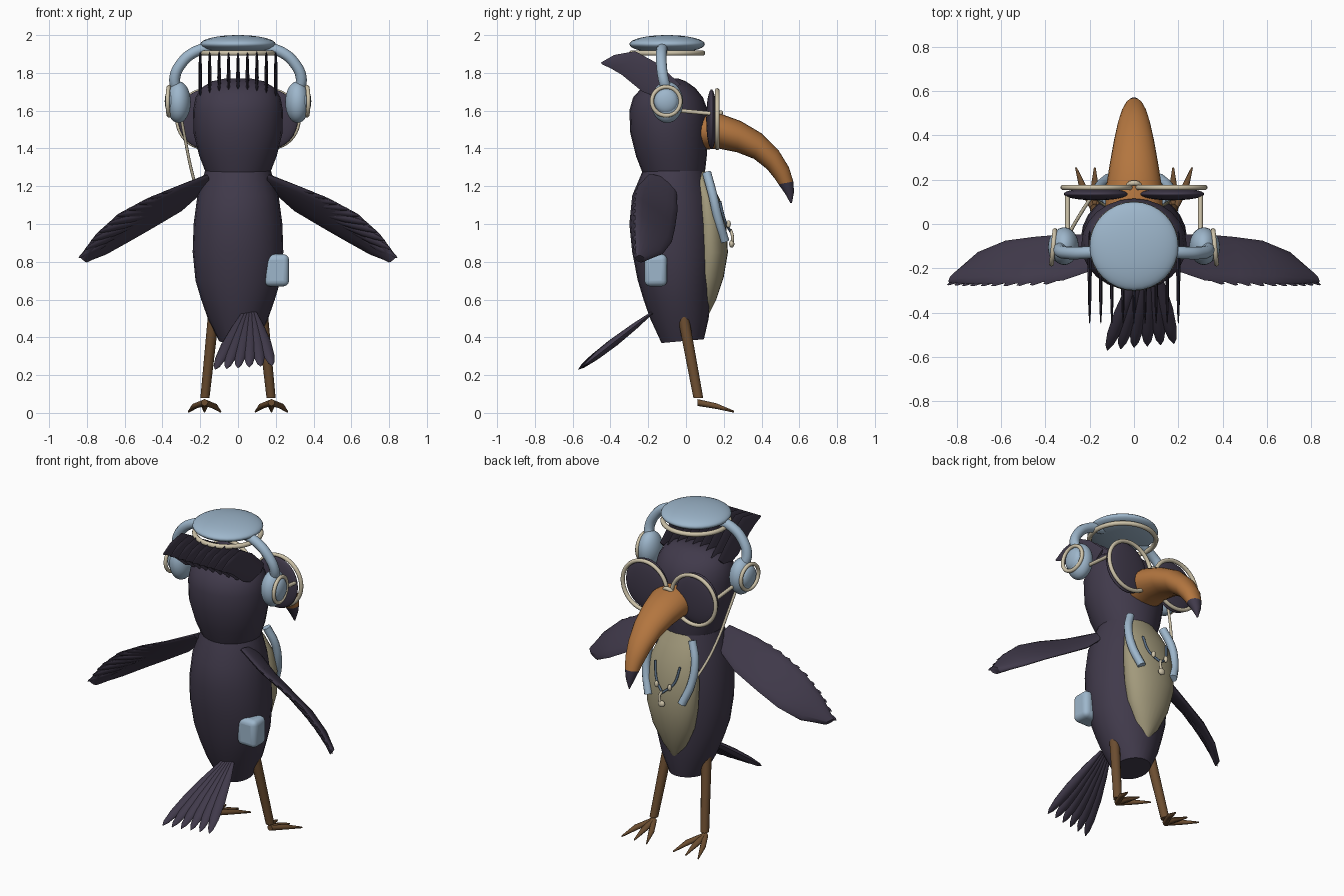
import bpy, bmesh, math
from mathutils import Vector as V

old = bpy.data.objects.get("Cube")
if old:
    bpy.data.objects.remove(old, do_unlink=True)


def material(name, rgb):
    m = bpy.data.materials.new(name)
    m.use_nodes = True
    m.diffuse_color = (*rgb, 1)
    m.node_tree.nodes["Principled BSDF"].inputs["Base Color"].default_value = (*rgb, 1)
    return m


plum = material("dark plum", (.052, .042, .07))
blue = material("soft blue", (.34, .47, .60))
cream = material("cream", (.62, .55, .40))
tan = material("belly tan", (.36, .32, .20))
orange = material("beak orange", (.45, .18, .05))
brown = material("leg brown", (.15, .075, .03))
slate = material("slate cord", (.09, .14, .21))


def smooth(ob, mat, angle=50):
    ob.data.materials.clear()
    ob.data.materials.append(mat)
    bpy.ops.object.select_all(action='DESELECT')
    ob.select_set(True)
    bpy.context.view_layer.objects.active = ob
    bpy.ops.object.shade_smooth_by_angle(angle=math.radians(angle))
    return ob


def loft(bm, rows, n=24):
    """Skin elliptical rings given as (centre, half axis u, half axis v)."""
    rings = [[bm.verts.new(c + u * math.cos(2 * math.pi * i / n) + v * math.sin(2 * math.pi * i / n))
              for i in range(n)] for c, u, v in rows]
    for a, b in zip(rings, rings[1:]):
        for i in range(n):
            j = (i + 1) % n
            bm.faces.new((a[i], a[j], b[j], b[i]))
    bm.faces.new(rings[0][::-1])
    bm.faces.new(rings[-1])


def finish(name, bm, mat):
    bmesh.ops.recalc_face_normals(bm, faces=bm.faces)
    me = bpy.data.meshes.new(name)
    bm.to_mesh(me)
    bm.free()
    ob = bpy.data.objects.new(name, me)
    bpy.context.collection.objects.link(ob)
    return smooth(ob, mat)


def profile(rows, x=0):
    """Rings from side outline pairs (y, z, y, z) and a half width."""
    out = []
    for y0, z0, y1, z1, w in rows:
        a, b = V((x, y0, z0)), V((x, y1, z1))
        out.append(((a + b) / 2, V((w, 0, 0)), (b - a) / 2))
    return out


def solid(name, rows, mat, subdiv=True):
    bm = bmesh.new()
    loft(bm, profile(rows))
    return finish(name, bm, mat)


def feather(bm, a, b, u, v):
    for_rows = ((0, .3), (.25, .75), (.55, 1), (.8, .85), (.94, .5), (1, .06))
    loft(bm, [(a.lerp(b, t), u * k, v * k) for t, k in for_rows], 8)


def tube(name, pts, r, mat):
    cu = bpy.data.curves.new(name, 'CURVE')
    cu.dimensions = '3D'
    cu.bevel_depth, cu.bevel_resolution, cu.resolution_u = r, 3, 8
    cu.use_fill_caps = True
    sp = cu.splines.new('BEZIER')
    sp.bezier_points.add(len(pts) - 1)
    for p, co in zip(sp.bezier_points, pts):
        p.co = co
        p.handle_left_type = p.handle_right_type = 'AUTO'
    ob = bpy.data.objects.new(name, cu)
    bpy.context.collection.objects.link(ob)
    bpy.ops.object.select_all(action='DESELECT')
    ob.select_set(True)
    bpy.context.view_layer.objects.active = ob
    bpy.ops.object.convert(target='MESH')
    return smooth(bpy.context.object, mat)


def ball(name, loc, scale, mat):
    bpy.ops.mesh.primitive_uv_sphere_add(segments=32, ring_count=16, location=loc)
    ob = bpy.context.object
    ob.name, ob.scale = name, scale
    return smooth(ob, mat)


def ring(name, loc, rot, R, r, mat):
    bpy.ops.mesh.primitive_torus_add(location=loc, rotation=rot, major_radius=R, minor_radius=r,
                                     major_segments=40, minor_segments=10)
    bpy.context.object.name = name
    return smooth(bpy.context.object, mat)


# Body, head, belly and beak
solid("body", [(-.13, .37, .095, .39, .10), (-.19, .5, .12, .5, .16), (-.225, .6, .13, .6, .195),
               (-.255, .7, .14, .7, .225), (-.285, .85, .15, .85, .24), (-.30, 1, .15, 1, .235),
               (-.285, 1.15, .13, 1.15, .215), (-.23, 1.28, .10, 1.28, .175)], plum)
solid("head", [(-.23, 1.27, .10, 1.27, .17), (-.265, 1.36, .11, 1.36, .205), (-.295, 1.48, .115, 1.48, .235),
               (-.30, 1.6, .115, 1.6, .238), (-.28, 1.67, .09, 1.67, .225), (-.235, 1.72, .05, 1.72, .195),
               (-.17, 1.755, 0, 1.755, .14), (-.11, 1.77, -.04, 1.77, .07)], plum)
solid("belly_patch", [(.06, .52, .12, .52, .02), (.05, .6, .16, .6, .08), (.04, .72, .2, .72, .135),
                      (.04, .85, .222, .85, .165), (.04, 1, .213, 1, .172), (.04, 1.13, .18, 1.13, .155),
                      (.03, 1.22, .135, 1.22, .12), (.03, 1.28, .1, 1.28, .08)], tan)
solid("beak", [(.07, 1.39, .07, 1.59, .13), (.17, 1.4, .18, 1.585, .125), (.27, 1.38, .29, 1.545, .108),
               (.36, 1.345, .4, 1.48, .09), (.43, 1.29, .49, 1.39, .072), (.47, 1.24, .545, 1.3, .056),
               (.49, 1.21, .568, 1.225, .042)], orange)
solid("beak_tip", [(.49, 1.21, .568, 1.225, .042), (.525, 1.16, .572, 1.17, .025),
                   (.553, 1.11, .561, 1.11, .004)], plum)

# Crest of upright blades
bm = bmesh.new()
for i in range(-4, 5):
    loft(bm, profile([(-.03, 1.74, -.12, 1.66, .008), (-.15, 1.85, -.23, 1.7, .01),
                      (-.27, 1.915, -.34, 1.79, .008), (-.38, 1.895, -.4, 1.825, .006),
                      (-.45, 1.855, -.445, 1.845, .002)], i * .05), 8)
finish("crest_feathers", bm, plum)

# Tail fan
bm = bmesh.new()
for i in range(6):
    root = V((.03 + i * .012, -.18, .53))
    tip = V((-.12 + i * .06, -.57 + .006 * i, .23 + .004 * i))
    feather(bm, root, tip, V((.036, 0, 0)), V((0, .014, -.018)))
finish("tail_feathers", bm, plum)

# Cap
ball("cap", (0, -.1, 1.952), (.2, .2, .048), blue)
ring("cap_trim", (0, -.1, 1.905), (0, 0, 0), .188, .014, cream)

# Wing edges from shoulder to tip
LEAD = [V(p) for p in ((.16, -.05, 1.2), (.3, -.045, 1.07), (.45, -.058, .98), (.58, -.075, .905),
                       (.7, -.125, .84), (.8, -.22, .805))]
TRAIL = [V(p) for p in ((.16, -.2, 1.26), (.32, -.255, 1.2), (.48, -.268, 1.135), (.63, -.27, 1.055),
                        (.75, -.27, .945), (.835, -.265, .825))]


def along(pts, t):
    t = min(max(t, 0), .9999) * (len(pts) - 1)
    return pts[int(t)].lerp(pts[int(t) + 1], t % 1)


for side, s in (("left", 1), ("right", -1)):
    flip = lambda p: V((p[0] * s, p[1], p[2]))

    # Wing plate with overlapping feathers behind
    bm = bmesh.new()
    n = V((.45, .45, .75)).normalized()
    loft(bm, [((a + b) / 2, (a - b) / 2, n * .02) for a, b in zip(LEAD, TRAIL)], 16)
    for k in range(10):
        t = k / 9
        root = along(LEAD, t * .65).lerp(along(TRAIL, t * .65), .45) - n * .012
        tip = along(TRAIL, .3 + t * .7) + V((.008, -.008, -.005))
        feather(bm, root, tip, (along(LEAD, t) - along(TRAIL, t)).normalized() * .026, n * .012)
    for v in bm.verts:
        v.co.x *= s
    finish(side + "_wing", bm, plum)

    # Leg and three toes
    bm = bmesh.new()
    ux, uy = V((1, 0, 0)), V((0, 1, 0))
    loft(bm, [(flip((.13, -.015, .51)), ux * .03, uy * .03),
              (flip((.175, .065, .08)), ux * .024, uy * .026)], 12)
    finish(side + "_leg", bm, brown)
    bm = bmesh.new()
    for dx in (-.085, 0, .085):
        ankle, knuckle = V((.177, .06, .055)), V((.177 + dx * .6, .16, .036))
        tip = V((.177 + dx, .255, .006))
        loft(bm, [(flip(ankle), ux * .018, V((0, 0, .018))), (flip(knuckle), ux * .019, V((0, 0, .015))),
                  (flip(tip), ux * .004, V((0, 0, .005)))], 8)
    finish(side + "_toes", bm, brown)

    # Headphones
    ball(side + "_ear_cup", (.315 * s, -.1, 1.645), (.065, .085, .11), blue)
    ring(side + "_ear_ring", (.365 * s, -.105, 1.65), (0, math.pi / 2, .1 * s), .076, .011, cream)
    ball(side + "_ear_cap", (.358 * s, -.105, 1.65), (.03, .062, .065), blue)
    tube(side + "_headband", [flip(p) for p in ((.32, -.1, 1.7), (.335, -.12, 1.77), (.3, -.13, 1.85),
                                                (.23, -.13, 1.91), (.12, -.12, 1.94))], .029, blue)

    # Glasses
    ring(side + "_glasses_rim", (.168 * s, .165, 1.555), (math.pi / 2, 0, 0), .152, .012, cream)
    ball(side + "_lens", (.172 * s, .135, 1.555), (.145, .028, .158), plum)
    tube(side + "_glasses_arm", [flip((.3, .13, 1.585)), flip((.3, -.03, 1.6))], .011, cream)

    # Chest straps and earbud cords
    tube(side + "_chest_strap", [flip(p) for p in ((.12, .11, 1.27), (.16, .14, 1.16), (.155, .17, 1.03),
                                                   (.115, .205, .91))], .024, blue)
    tube(side + "_earbud_cord", [flip(p) for p in ((.085, .18, 1.12), (.06, .205, 1.02),
                                                   (0, .235, .96))], .007, slate)
    ball(side + "_cord_bead", flip((.045, .225, 1.0)), (.012, .012, .02), cream)

tube("glasses_bridge", [(-.035, .17, 1.565), (0, .185, 1.59), (.035, .17, 1.565)], .012, cream)
tube("cord_tail", [(0, .235, .97), (.012, .245, .94), (0, .245, .89)], .008, cream)
ball("cord_plug", (0, .242, .895), (.022, .014, .02), cream)
tube("headphone_cord", [(-.3, -.06, 1.56), (-.28, -.02, 1.45), (-.245, .04, 1.28), (-.2, .11, 1.13),
                        (-.14, .19, 1.0)], .008, cream)

# Hip pouch
bpy.ops.mesh.primitive_cube_add(size=1, location=(.205, -.16, .755))
pouch = bpy.context.object
pouch.name, pouch.dimensions = "hip_pouch", (.13, .12, .17)
bpy.ops.object.transform_apply(location=False, rotation=False, scale=True)
bev = pouch.modifiers.new("round", 'BEVEL')
bev.width, bev.segments = .03, 4
smooth(pouch, blue)
